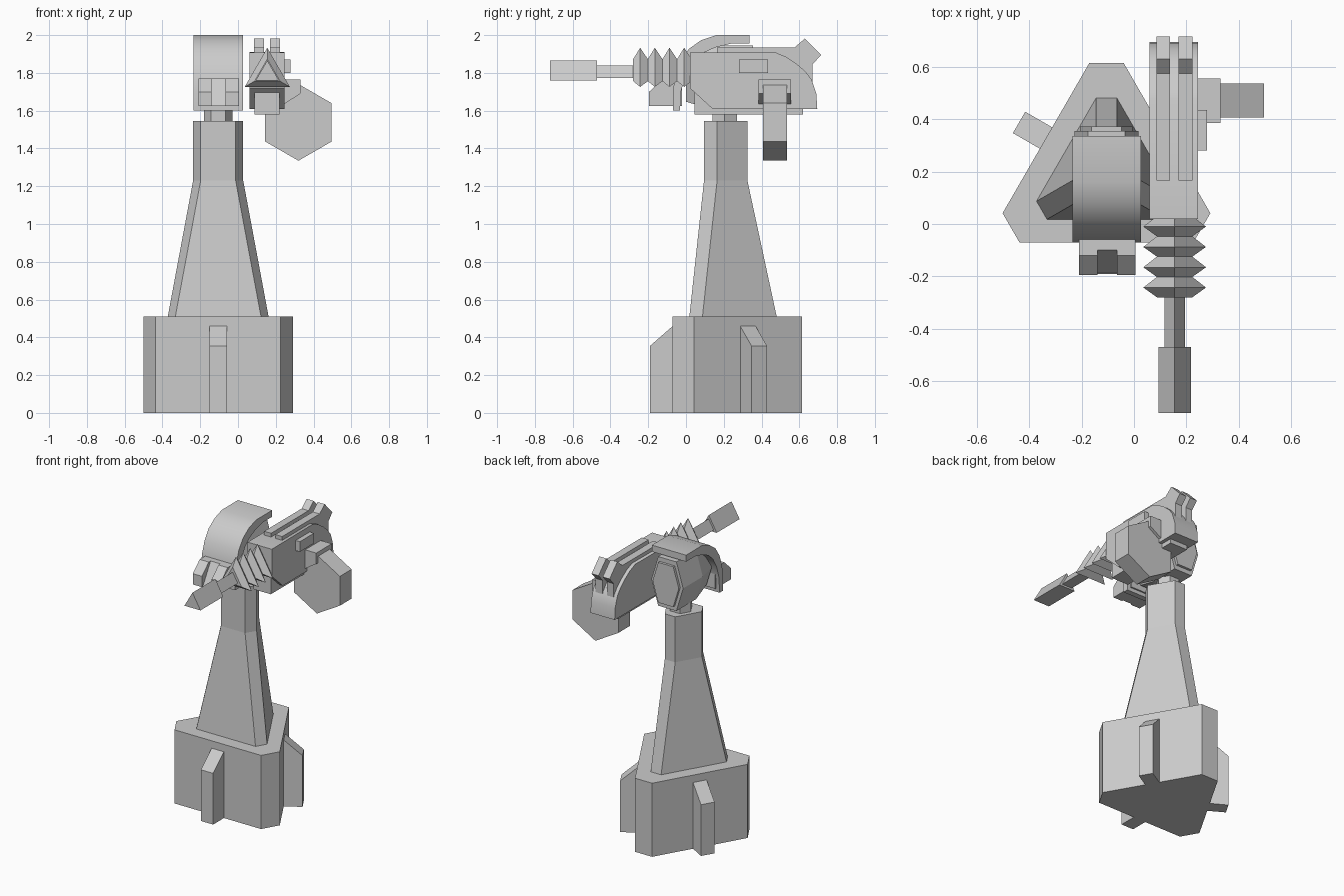
import bpy, bmesh
from math import sin, cos, radians
from mathutils import Matrix, Vector

if "Cube" in bpy.data.objects:
    bpy.data.objects.remove(bpy.data.objects["Cube"])

CX, CY = -0.105, 0.195      # pedestal axis
GX, GZ = 0.155, 1.795       # barrel axis


def loft(name, rings, smooth=False):
    """Closed solid through rings with equal point counts."""
    bm = bmesh.new()
    vs = [[bm.verts.new(p) for p in r] for r in rings]
    n = len(vs[0])
    for a, b in zip(vs, vs[1:]):
        for i in range(n):
            j = (i + 1) % n
            bm.faces.new((a[i], a[j], b[j], b[i]))
    bm.faces.new(vs[0])
    bm.faces.new(vs[-1])
    bmesh.ops.recalc_face_normals(bm, faces=bm.faces)
    me = bpy.data.meshes.new(name)
    bm.to_mesh(me)
    bm.free()
    ob = bpy.data.objects.new(name, me)
    bpy.context.collection.objects.link(ob)
    if smooth:
        bpy.ops.object.select_all(action='DESELECT')
        ob.select_set(True)
        bpy.context.view_layer.objects.active = ob
        bpy.ops.object.shade_smooth_by_angle(angle=radians(35))
    return ob


def prism_x(name, yz, x0, x1, smooth=False):
    return loft(name, [[(x, y, z) for y, z in yz] for x in (x0, x1)], smooth)


def prism_y(name, xz, y0, y1):
    return loft(name, [[(x, y, z) for x, z in xz] for y in (y0, y1)])


def box(name, x0, x1, y0, y1, z0, z1):
    return prism_x(name, [(y0, z0), (y1, z0), (y1, z1), (y0, z1)], x0, x1)


def cut_triangle(d, w, z):
    """Triangle with blunt corners: corner distance d, corner half width w."""
    pts = []
    for a in (90, 210, 330):
        c, s = cos(radians(a)), sin(radians(a))
        for k in (w, -w):
            pts.append((CX + d * c + k * s, CY + d * s - k * c, z))
    return pts


def triangle(r, y):
    return [(GX + r * cos(radians(a)), y, GZ + r * sin(radians(a))) for a in (90, 210, 330)]


# Pedestal base and tapered column
def ordered(d, w, z):
    return sorted_ring(cut_triangle(d, w, z))


def sorted_ring(pts):
    from math import atan2
    return sorted(pts, key=lambda p: atan2(p[1] - CY, p[0] - CX))


loft("base", [ordered(0.42, 0.065, z) for z in (0, 0.51)])
loft("column", [ordered(0.285, 0.04, 0.51), ordered(0.13, 0.04, 1.23), ordered(0.13, 0.04, 1.545)])

# Three buttress fins
for i in range(3):
    fin = prism_x(f"base_fin_{i + 1}", [(-0.25, 0), (-0.385, 0), (-0.385, 0.355), (-0.265, 0.46), (-0.25, 0.46)], -0.047, 0.047)
    fin.data.transform(Matrix.Translation((CX, CY, 0)) @ Matrix.Rotation(radians(120 * i), 4, 'Z'))

# Neck
loft("neck", [[(CX + 0.075 * cos(radians(a)), 0.205 + 0.075 * sin(radians(a)), z) for a in range(0, 360, 60)]
              for z in (1.54, 1.64)])

# Hexagonal head with raised rear panel
def head_ring(s, y):
    return [(CX + s * x, y, 1.775 + s * z) for x, z in
            ((0.07, 0.17), (0.122, 0), (0.07, -0.17), (-0.07, -0.17), (-0.122, 0), (-0.07, 0.17))]


loft("head", [head_ring(0.75, 0.0), head_ring(1, 0.14), head_ring(1, 0.355)])
loft("rear_panel", [head_ring(0.82, 0.35), head_ring(0.82, 0.372)])

# Curved shield over the head
shield = [(-0.07, 1.6), (-0.07, 1.70), (-0.058, 1.78), (-0.03, 1.86), (0.015, 1.927), (0.08, 1.973), (0.16, 2.0),
          (0.335, 2.0), (0.335, 1.955), (0.24, 1.955), (0.155, 1.935), (0.09, 1.905), (0.04, 1.86),
          (0.0, 1.79), (-0.025, 1.71), (-0.032, 1.6)]
prism_x("shield", shield, -0.235, 0.027, True)

# Front sensors: two chamfered blocks and a recessed wedge
for k, x in enumerate((-0.21, -0.065)):
    prism_x(f"sensor_block_{k + 1}", [(-0.02, 1.625), (-0.195, 1.625), (-0.195, 1.70), (-0.12, 1.77), (-0.02, 1.77)], x, x + 0.07)
prism_x("sensor_wedge", [(-0.02, 1.625), (-0.185, 1.625), (-0.10, 1.77), (-0.02, 1.77)], -0.14, -0.065)

# Gun body, underside block and twin top rails
body = [(0.02, 1.908), (0.02, 1.72), (0.14, 1.61), (0.695, 1.61), (0.69, 1.69), (0.665, 1.765),
        (0.63, 1.81), (0.585, 1.848), (0.53, 1.885), (0.47, 1.91)]
prism_x("gun_body", body, 0.06, 0.245, True)
box("underside_block", 0.087, 0.22, 0.045, 0.62, 1.58, 1.71)
rail = [(0.165, 1.90), (0.165, 1.935), (0.575, 1.935), (0.63, 1.982), (0.715, 1.895), (0.67, 1.845), (0.67, 1.75),
        (0.57, 1.84), (0.46, 1.90)]
for k, x in enumerate((0.085, 0.17)):
    prism_x(f"top_rail_{k + 1}", rail, x, x + 0.053)

# Side box, bracket and hexagonal drum
box("side_box", 0.24, 0.278, 0.28, 0.435, 1.80, 1.87)
prism_y("drum_bracket", [(0.2, 1.765), (0.33, 1.765), (0.33, 1.69), (0.245, 1.635), (0.2, 1.635)], 0.385, 0.555)
prism_y("drum", [(0.32 + 0.203 * cos(radians(a)), 1.538 + 0.203 * sin(radians(a))) for a in range(30, 390, 60)],
        0.407, 0.535)

# Barrel: triangular bellows, rod and muzzle
rings = [triangle(0.078, 0.03)]
for i in range(4):
    y = -0.01 - 0.0775 * i
    rings += [triangle(0.138, y), triangle(0.078, y - 0.037)]
loft("bellows", rings)
loft("barrel", [triangle(0.045, y) for y in (-0.27, -0.48)])
loft("muzzle", [triangle(0.071, y) for y in (-0.47, -0.72)])
